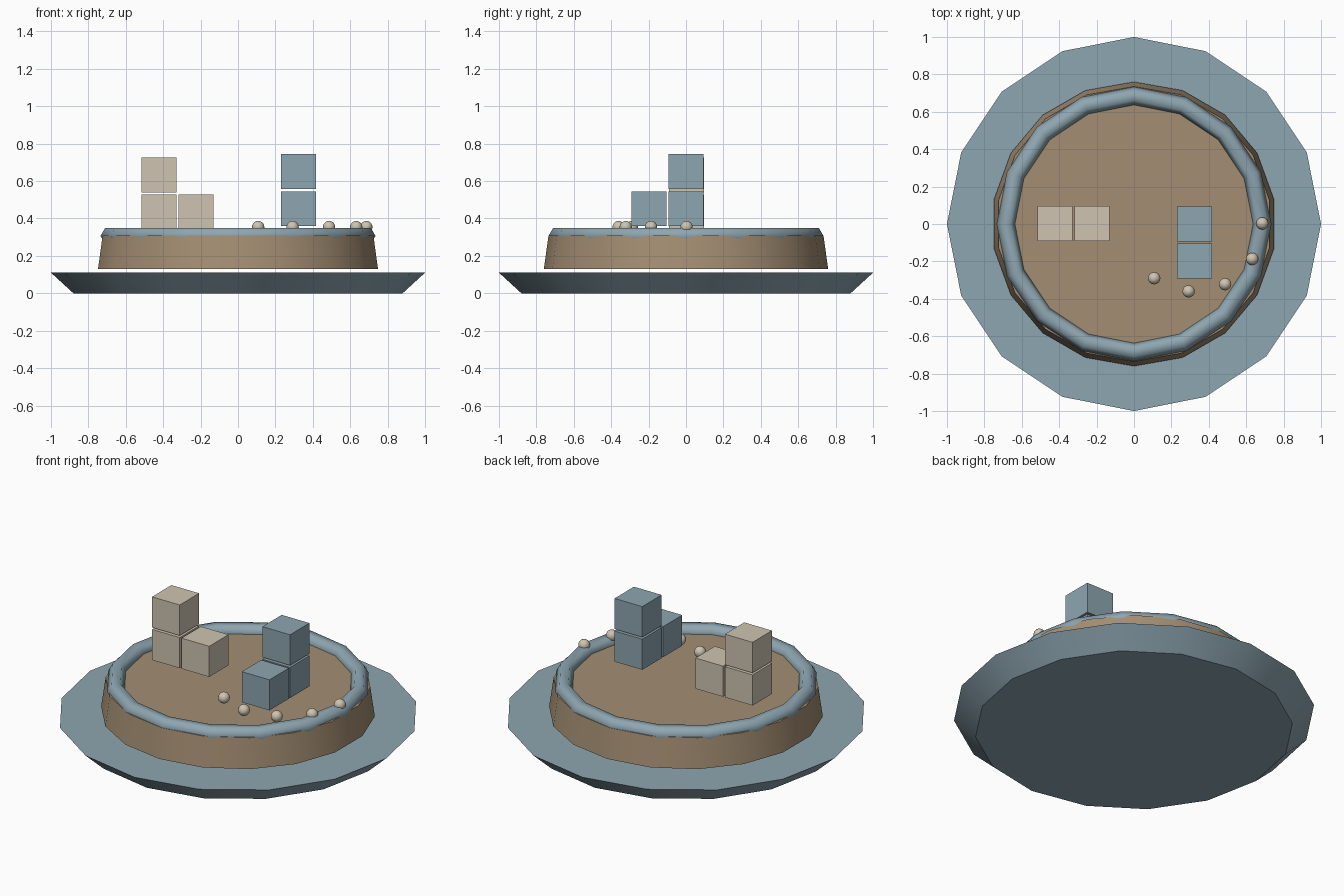
import bpy
from math import radians

if "Cube" in bpy.data.objects:
    bpy.data.objects.remove(bpy.data.objects["Cube"])


def material(name, rgb):
    m = bpy.data.materials.new(name)
    m.diffuse_color = (*rgb, 1)
    m.use_nodes = True
    m.node_tree.nodes["Principled BSDF"].inputs["Base Color"].default_value = m.diffuse_color
    return m


BLUE = material("blue_grey", (0.27, 0.38, 0.44))
TAN = material("tan", (0.37, 0.27, 0.17))
CREAM = material("cream", (0.62, 0.55, 0.44))


def finish(name, mat, angle=None):
    ob = bpy.context.object
    ob.name = name
    ob.data.materials.append(mat)
    if angle:
        bpy.ops.object.shade_smooth_by_angle(angle=radians(angle))
    return ob


def frustum(name, sides, r_low, r_top, z0, z1, mat):
    bpy.ops.mesh.primitive_cone_add(vertices=sides, radius1=r_low, radius2=r_top,
                                    depth=z1 - z0, location=(0, 0, (z0 + z1) / 2))
    finish(name, mat, 30)


# plate and raised drum
frustum("plate", 16, 0.88, 1.0, 0.0, 0.11, BLUE)
frustum("drum", 18, 0.76, 0.735, 0.13, 0.31, TAN)

# rim ring
bpy.ops.mesh.primitive_torus_add(major_radius=0.685, minor_radius=0.05, major_segments=16,
                                 minor_segments=6, location=(0, 0, 0.307))
finish("rim_ring", BLUE, 65)

# L-shaped stacks of blocks: base block, block on top, block beside
SIZE, STEP = 0.187, 0.199


def stack(name, base, side, mat):
    for i, d in enumerate([(0, 0, 0), (0, 0, STEP), side]):
        bpy.ops.mesh.primitive_cube_add(size=SIZE, location=[b + o for b, o in zip(base, d)])
        finish(f"{name}_{i + 1}", mat)


stack("cream_block", (-0.423, 0.002, 0.434), (STEP, 0, 0), CREAM)
stack("blue_block", (0.323, 0.001, 0.452), (0, -STEP, 0), BLUE)

# arc of beads
for i, (x, y) in enumerate([(0.108, -0.29), (0.292, -0.36), (0.487, -0.322),
                            (0.632, -0.187), (0.686, 0.003)]):
    bpy.ops.mesh.primitive_uv_sphere_add(segments=16, ring_count=10, radius=0.033,
                                         location=(x, y, 0.354))
    finish(f"bead_{i + 1}", CREAM, 60)
